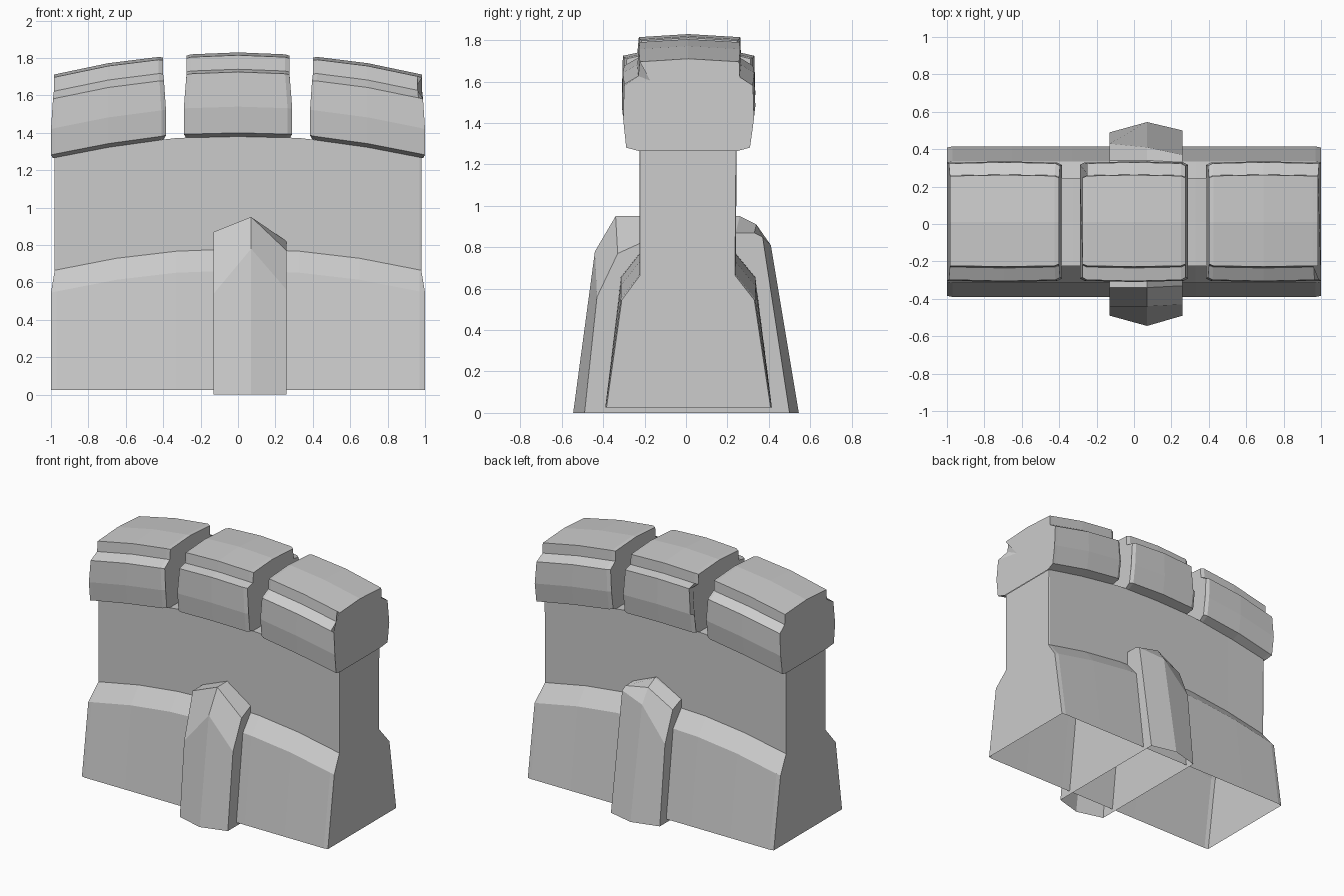
import bpy
import bmesh

cube = bpy.data.objects.get("Cube")
if cube:
    bpy.data.objects.remove(cube, do_unlink=True)

stone = bpy.data.materials.new("grey stone")
stone.use_nodes = True
GREY = (0.6, 0.6, 0.6, 1)
stone.diffuse_color = GREY
stone.node_tree.nodes["Principled BSDF"].inputs["Base Color"].default_value = GREY


def loft(name, sections):
    """Skin matching rings of points; the underside, last to first, stays open."""
    bm = bmesh.new()
    rings = [[bm.verts.new(p) for p in ring] for ring in sections]
    for a, b in zip(rings, rings[1:]):
        for i in range(len(a) - 1):
            bm.faces.new((a[i], b[i], b[i + 1], a[i + 1]))
    bm.faces.new(rings[0])
    bm.faces.new(reversed(rings[-1]))
    mesh = bpy.data.meshes.new(name)
    bm.to_mesh(mesh)
    bm.free()
    mesh.materials.append(stone)
    obj = bpy.data.objects.new(name, mesh)
    bpy.context.collection.objects.link(obj)
    return obj


def arch(x, z):
    """Lower the courses towards both ends of the wall."""
    return z - 0.12 * x * x if z > 0.1 else z


# Wall: battered base, sloped shoulder and upright upper wall
wall_front = [(-0.39, 0.025), (-0.315, 0.665), (-0.225, 0.78), (-0.225, 1.385)]
wall_back = [(0.245, 1.385), (0.24, 0.78), (0.335, 0.665), (0.415, 0.025)]
wall = []
for x in (-1, -0.97, -0.65, -0.33, 0, 0.33, 0.65, 0.97, 1):
    ring = []
    for y, z in wall_front + wall_back:
        px = x
        if abs(x) == 1:
            y *= 0.985
            if z > 0.7:
                px = x * 0.98
        ring.append((px, y, arch(px, z)))
    wall.append(ring)
loft("wall", wall)


# Merlons: bulging blocks with a ledge below the raised cap
def merlon(name, x0, x1, lip, chipped=None):
    front = [(-0.225, 1.38), (-0.295, 1.4), (-0.31, 1.54), (-0.305, lip),
             (-0.235, 1.74), (-0.228, 1.815), (0.01, 1.83)]
    back = [(0.262, 1.815), (0.265, 1.74), (0.33, lip),
            (0.335, 1.54), (0.315, 1.4), (0.245, 1.38)]
    mid = (x0 + x1) / 2
    rings = []
    for step, x in enumerate((x0, x0 + 0.025, mid, x1 - 0.025, x1)):
        # Gap ends are rounded off, outer ends run flush with the wall
        if step in (0, 4):
            scale = 0.98 if abs(x) == 1 else 0.94
        else:
            scale = 1 if step == 2 else 0.98
        ring = []
        for i, (y, z) in enumerate(front + back):
            taper = 1
            if z > 1.72:
                taper = 0.95
            elif z > 1.6 or z < 1.39:
                taper = 0.965
            px = mid + (x - mid) * taper
            py = 0.01 + (y - 0.01) * (scale if z > 1.39 else 1)
            pz = 1.55 + (z - 1.55) * (scale + 1) / 2
            if (step, i) == chipped:
                px += (mid - px) * 0.2
                py *= 0.75
                pz -= 0.03
            ring.append((px, py, arch(px, pz)))
        rings.append(ring)
    return loft(name, rings)


merlon("right_merlon", -1, -0.385, 1.7)
merlon("middle_merlon", -0.29, 0.29, 1.725, chipped=(0, 9))
merlon("left_merlon", 0.385, 1, 1.7, chipped=(4, 4))

# Buttress: one block through the wall, ridged and peaked on both faces
buttress_rings = [
    (-0.13, [(-0.49, 0), (-0.44, 0.54), (-0.34, 0.87), (-0.22, 0.87),
             (0.24, 0.84), (0.34, 0.8), (0.43, 0.58), (0.49, 0)]),
    (0.07, [(-0.545, 0), (-0.44, 0.78), (-0.34, 0.95), (-0.22, 0.95),
            (0.26, 0.95), (0.34, 0.91), (0.41, 0.81), (0.545, 0)]),
    (0.26, [(-0.49, 0), (-0.43, 0.56), (-0.33, 0.77), (-0.22, 0.82),
            (0.24, 0.87), (0.33, 0.87), (0.37, 0.85), (0.5, 0)]),
]
loft("buttress", [[(x, y, z) for y, z in ring] for x, ring in buttress_rings])
